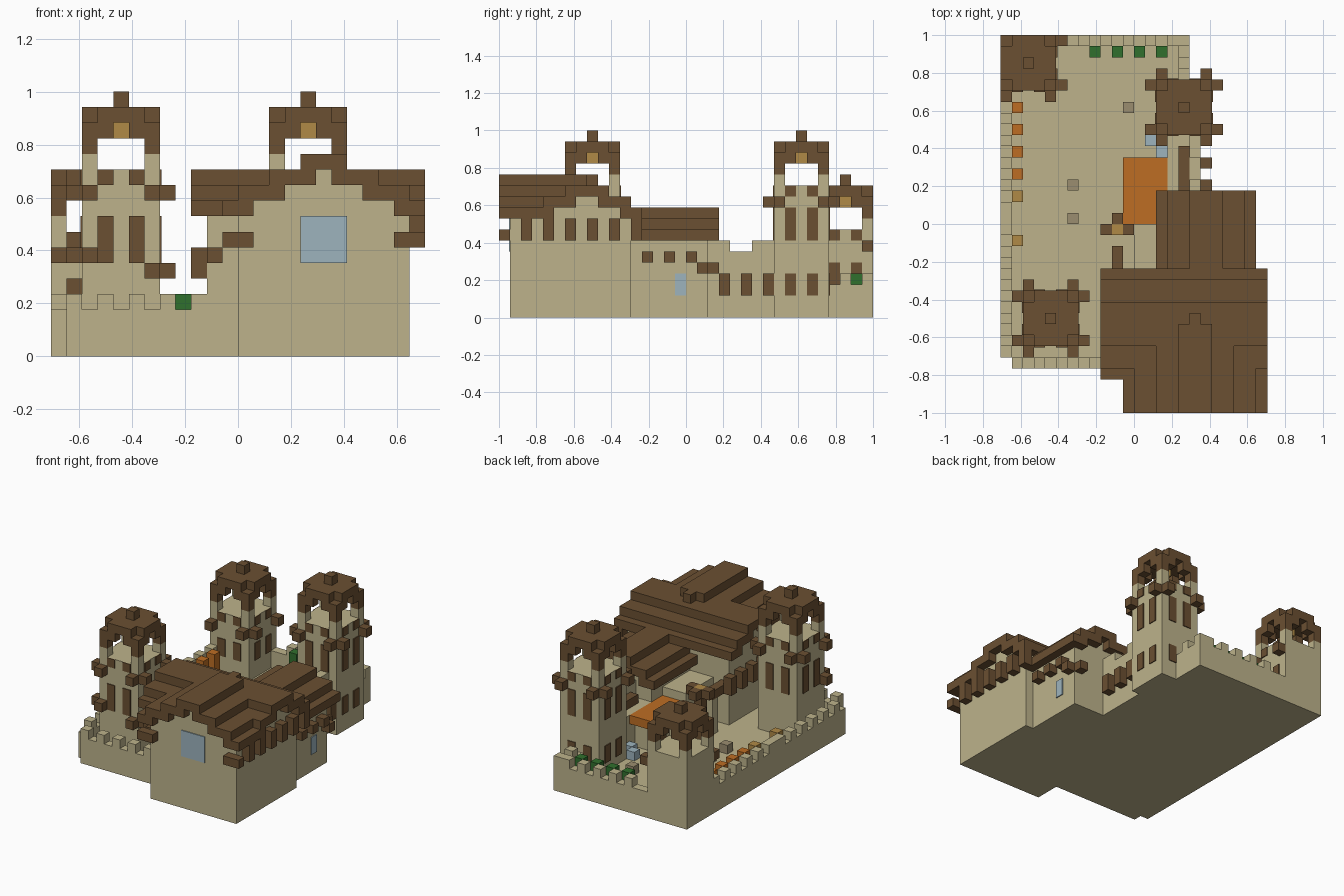
import bpy, bmesh
from mathutils import Vector

cube = bpy.data.objects.get("Cube")
if cube:
    bpy.data.objects.remove(cube)

U = 1 / 17      # one block
T = 0.1         # plate thickness in blocks

COLOURS = {
    "stone": (0.51, 0.45, 0.26), "brown_wood": (0.147, 0.08, 0.032),
    "orange": (0.51, 0.155, 0.017), "gold": (0.434, 0.254, 0.061),
    "green": (0.03, 0.16, 0.026), "pale_blue": (0.337, 0.456, 0.515),
    "grey_stone": (0.33, 0.27, 0.16),
}
MATS = {}
for name, rgb in COLOURS.items():
    m = bpy.data.materials.new(name)
    m.use_nodes = True
    m.diffuse_color = (*rgb, 1)
    m.node_tree.nodes["Principled BSDF"].inputs["Base Color"].default_value = (*rgb, 1)
    MATS[name] = m


def build(name, mat, boxes):
    """One object from boxes given as (x0, x1, y0, y1, z0, z1) in blocks."""
    bm = bmesh.new()
    for x0, x1, y0, y1, z0, z1 in boxes:
        lo, hi = Vector((x0, y0, z0)), Vector((x1, y1, z1))
        for v in bmesh.ops.create_cube(bm, size=1)["verts"]:
            v.co = ((lo + hi) / 2 + v.co * (hi - lo)) * U
    mesh = bpy.data.meshes.new(name)
    bm.to_mesh(mesh)
    bm.free()
    mesh.materials.append(MATS[mat])
    ob = bpy.data.objects.new(name, mesh)
    bpy.context.collection.objects.link(ob)


def cell(x, y, z0, z1):
    return (x, x + 1, y, y + 1, z0, z1)


def tower(name, x, y, top, slots):
    """Five-block square tower with posts, cross roof, corbels and slit windows."""
    corners = [(i, j) for i in (0, 4) for j in (0, 4)]
    build(name + "_body", "stone", [(x, x + 5, y, y + 5, 0, top - 5)]
          + [cell(x + i, y + j, top - 5, top - 4) for i, j in corners])
    # roof: corner posts, ring with an arch in each side, cross and finial
    wood = [cell(x + i, y + j, top - 4, top - 3) for i, j in corners]
    wood += [cell(x + i, y + j, top - 3, top - 2) for i in range(5) for j in range(5)
             if (i in (0, 4) or j in (0, 4)) and 2 not in (i, j)]
    wood += [(x, x + 5, y + 1, y + 4, top - 2, top - 1), (x + 1, x + 4, y, y + 5, top - 2, top - 1),
             cell(x + 2, y + 2, top - 1, top)]
    build(name + "_roof", "brown_wood", wood)
    build(name + "_lantern", "gold", [cell(x + 2, y + 2, top - 3, top - 2)])
    # corbels beside each corner, kept inside the outer walls
    spots = [(k, s) for k in (0, 4) for s in (-1, 5)]
    spots = spots + [(s, k) for k, s in spots]
    build(name + "_corbels", "brown_wood", [cell(x + i, y + j, top - 7, top - 6)
          for i, j in spots if x + i >= -12 and y + j < 17])
    plates = []
    for z0, z1 in slots + [(top - 6, top - 5)]:
        for k in (1, 3):
            plates += [(x + k, x + k + 1, y - T, y, z0, z1), (x + k, x + k + 1, y + 5, y + 5 + T, z0, z1),
                       (x - T, x, y + k, y + k + 1, z0, z1), (x + 5, x + 5 + T, y + k, y + k + 1, z0, z1)]
    if x == -12:    # this tower is flush with the outer walls
        plates = [p for p in plates if p[0] >= -12 and p[3] <= 17]
    build(name + "_windows", "brown_wood", plates)


tower("front_tower", -10, -11, 17, [(6, 9)])
tower("right_tower", 2, 8, 17, [(7, 10), (2, 4)])
tower("back_tower", -12, 12, 13, [(3, 5)])
build("front_tower_low_corbels", "brown_wood", [
    cell(-11, -11, 6, 7), cell(-10, -12, 6, 7), cell(-6, -12, 5, 6), cell(-5, -11, 5, 6)])

# courtyard floor and curtain walls
build("courtyard_floor", "stone", [(-11, 5, -12, 16, 0, 1)])
build("curtain_walls", "stone", [
    (-11, 0, -13, -12, 0, 3), (-12, -11, -12, 17, 0, 3), (-11, 5, 16, 17, 0, 3),
    (4, 5, 13, 16, 0, 3), (-12, -11, -1, 2, 3, 4)])
merlons = [cell(i, -13, 3, 4) for i in range(-11, -2, 2)]
merlons += [cell(-12, j, 3, 4) for j in range(-11, 12, 2) if not -1 <= j < 2]
merlons += [cell(i, 16, 3, 4) for i in range(-5, 4, 2)]
merlons += [cell(4, j, 3, 4) for j in (14, 16)]
build("merlons", "stone", merlons)
build("orange_stalls", "orange", [cell(-11, j, 1, 4) for j in (4, 6, 8, 10)])
build("gold_lamps", "gold", [cell(-11, j, 1, 4) for j in (-2, 2)])
build("bushes", "green", [cell(i, 15, 1, 4) for i in range(-4, 3, 2)])
build("stone_posts", "grey_stone", [cell(-1, 10, 1, 2), cell(-6, 3, 1, 2), cell(-6, 0, 1, 2)])
build("fountain", "pale_blue", [cell(1, 7, 1, 2), cell(2, 6, 1, 2)])

# great hall: body, front wing and stepped gable fills
hall = [(-2, 11, -13, -5, 0, 9), (0, 11, -16, -13, 0, 9)]
for k in range(3):
    hall += [(1 + 2 * k, 10 - 2 * k, -16, -9, 9 + k, 10 + k)]
    if k < 2:
        hall += [(-2, 11, -12 + 2 * k, -6 - 2 * k, 9 + k, 10 + k)]
build("hall_walls", "stone", hall)

# hall roof: stepped strips mirrored about each ridge
main = [(-3, 12, -11, -7, 11, 12)]
wing = [(4, 7, -17, -9, 12, 13), cell(5, -9, 12, 13)]
for a, b, z in ((-14, -12, 9), (-13, -10, 10)):
    main += [(-3, 12, a, b, z, z + 1), (-3, 12, -18 - b, -18 - a, z, z + 1)]
for a, b, z, back in ((-1, 1, 9, -13), (0, 3, 10, -12), (2, 5, 11, -11)):
    wing += [(a, b, -17, back, z, z + 1), (11 - b, 11 - a, -17, back, z, z + 1)]
build("hall_main_roof", "brown_wood", main)
build("hall_wing_roof", "brown_wood", wing)
brackets = [cell(11, j, 7, 9) for j in range(-15, -4, 2)]
brackets += [cell(-3, j, 5, 7) for j in range(-13, -4, 2)]
brackets += [cell(-2, -14, 6, 7), (-1, 1, -17, -16, 7, 8), (10, 12, -17, -16, 7, 8)]
build("hall_brackets", "brown_wood", brackets)
build("hall_window", "pale_blue", [(4, 7, -16 - T, -16, 6, 9)])

# rear wing with its own stepped roof
build("rear_wing_walls", "stone", [(3, 10, -5, 2, 0, 7), (4, 9, -5, 2, 7, 8), (6, 7, -5, 2, 8, 9)])
rear = [(5, 8, -5, 3, 9, 10)]
for a, b, z in ((2, 4, 7), (3, 6, 8)):
    rear += [(a, b, -5, 3, z, z + 1), (13 - b, 13 - a, -5, 3, z, z + 1)]
build("rear_wing_roof", "brown_wood", rear)
build("rear_wing_brackets", "brown_wood",
      [cell(10, j, 5, 6) for j in (-4, -2, 0)] + [(9, 10, 2, 3, 4, 5), cell(10, 1, 4, 5)])
build("rear_wing_window", "pale_blue", [(10, 10 + T, -1, 0, 2, 4)])

# link wall between rear wing and right tower
build("link_wall", "stone", [(3, 6, 2, 8, 0, 5), (5, 6, 2, 8, 5, 6), (5, 6, 2, 4, 6, 7), (5, 6, 6, 8, 6, 7)])
build("link_walkway", "brown_wood", [(4, 5, 3, 7, 5, 6)])
build("link_brackets", "brown_wood", [cell(6, j, 2, 4) for j in (3, 5, 7)])

# courtyard hut with orange roof, porch and lantern
build("hut_walls", "stone", [(0, 3, 1, 5, 1, 4)])
build("hut_roof", "orange", [(-1, 3, 0, 6, 4, 5)])
build("hut_posts", "brown_wood", [cell(-1, 0, 1, 4), cell(-1, 5, 1, 4)])
build("porch", "stone", [(0, 3, -5, 0, 1, 6), (-2, -1, -3, -2, 1, 5)])
build("porch_lantern", "gold", [cell(-2, -1, 6, 7)])
build("porch_beams", "brown_wood", [cell(-3, -1, 6, 7), cell(-1, -1, 6, 7), cell(-2, 0, 6, 7),
                                    (-2, -1, -5, -2, 5, 6), cell(-2, -1, 1, 6)])
